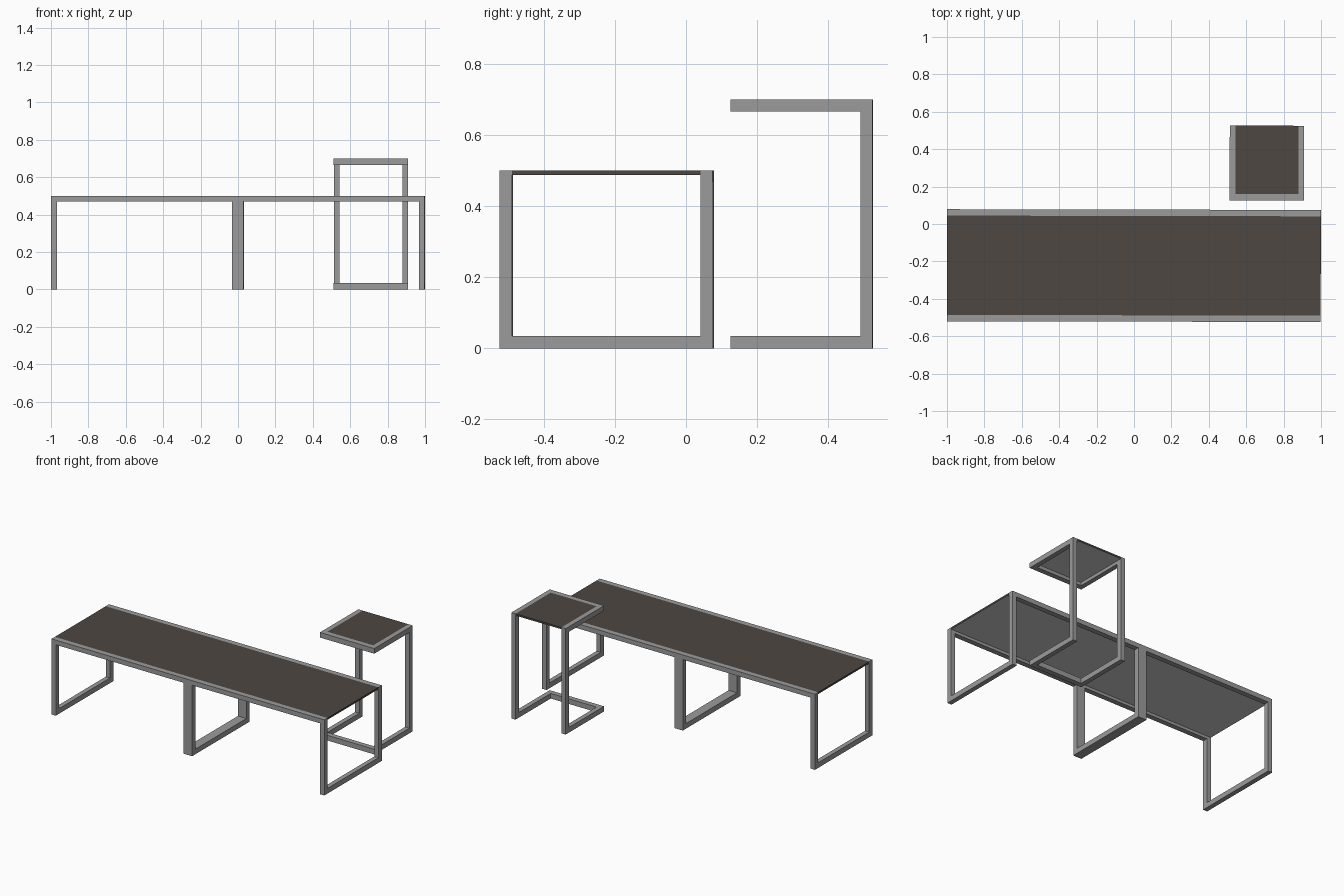
import bpy
import bmesh
from mathutils import Matrix, Vector

cube = bpy.data.objects.get("Cube")
if cube:
    bpy.data.objects.remove(cube)


def make_material(name, rgb):
    mat = bpy.data.materials.new(name)
    mat.use_nodes = True
    colour = (*rgb, 1.0)
    mat.diffuse_color = colour
    mat.node_tree.nodes["Principled BSDF"].inputs["Base Color"].default_value = colour
    return mat


METAL = make_material("grey metal", (0.33, 0.33, 0.33))
WOOD = make_material("dark brown board", (0.074, 0.063, 0.054))
BACKING = make_material("light grey backing", (0.6, 0.6, 0.6))

SKEW = Matrix.Rotation(-0.002, 4, "Z")  # the whole set stands very slightly turned
BAR = 0.034    # tube depth
WIDE = 0.031   # tube width along x
RAIL = 0.031   # rail height of the tables
BOARD = 0.012


def add_boxes(name, boxes, materials):
    """One object made of boxes, each given by its low and high corners."""
    bm = bmesh.new()
    for low, high in boxes:
        low, high = Vector(low), Vector(high)
        place = Matrix.Translation((low + high) / 2) @ Matrix.Diagonal((*(high - low), 1))
        bmesh.ops.create_cube(bm, size=1, matrix=SKEW @ place)
    bm.normal_update()
    if len(materials) > 1:
        # the underside takes the second material
        for face in bm.faces:
            face.material_index = int(face.normal.z < -0.5)
    mesh = bpy.data.meshes.new(name)
    bm.to_mesh(mesh)
    bm.free()
    for mat in materials:
        mesh.materials.append(mat)
    obj = bpy.data.objects.new(name, mesh)
    bpy.context.collection.objects.link(obj)


def table(side, x0, x1, y0, y1, top):
    # closed sled legs at both ends
    for end, a in (("outer" if x0 < -0.5 else "inner", x0),
                   ("inner" if x0 < -0.5 else "outer", x1 - WIDE)):
        b = a + WIDE
        add_boxes(f"{side}_table_{end}_leg", [
            ((a, y0, 0), (b, y0 + BAR, top)),
            ((a, y1 - BAR, 0), (b, y1, top)),
            ((a, y0 + BAR, 0), (b, y1 - BAR, BAR)),
        ], [METAL])
    # long rails
    for part, y in (("front", y0), ("back", y1 - BAR)):
        add_boxes(f"{side}_table_{part}_rail",
                  [((x0 + WIDE, y, top - RAIL), (x1 - WIDE, y + BAR, top))], [METAL])
    # board set between the rails
    add_boxes(f"{side}_table_board",
              [((x0, y0 + BAR, top - BOARD), (x1, y1 - BAR, top))], [WOOD, BACKING])


def side_table(x0, x1, y0, y1, top):
    # posts at the back
    for side, a in (("right", x0), ("left", x1 - WIDE)):
        add_boxes(f"side_table_{side}_post",
                  [((a, y1 - BAR, BAR), (a + WIDE, y1, top - BAR))], [METAL])
    # U-shaped frames, open at the back
    for part, z in (("base", 0), ("top", top - BAR)):
        add_boxes(f"side_table_{part}_frame", [
            ((x0, y0, z), (x1, y0 + BAR, z + BAR)),
            ((x0, y0 + BAR, z), (x0 + WIDE, y1, z + BAR)),
            ((x1 - WIDE, y0 + BAR, z), (x1, y1, z + BAR)),
        ], [METAL])
    add_boxes("side_table_board",
              [((x0 + WIDE, y0 + BAR, top - BOARD), (x1 - WIDE, y1, top))], [WOOD, BACKING])


table("right", -0.999, 0.0, -0.522, 0.077, 0.5)
table("left", 0.0, 0.999, -0.522, 0.077, 0.5)
side_table(0.511, 0.909, 0.127, 0.527, 0.7)
